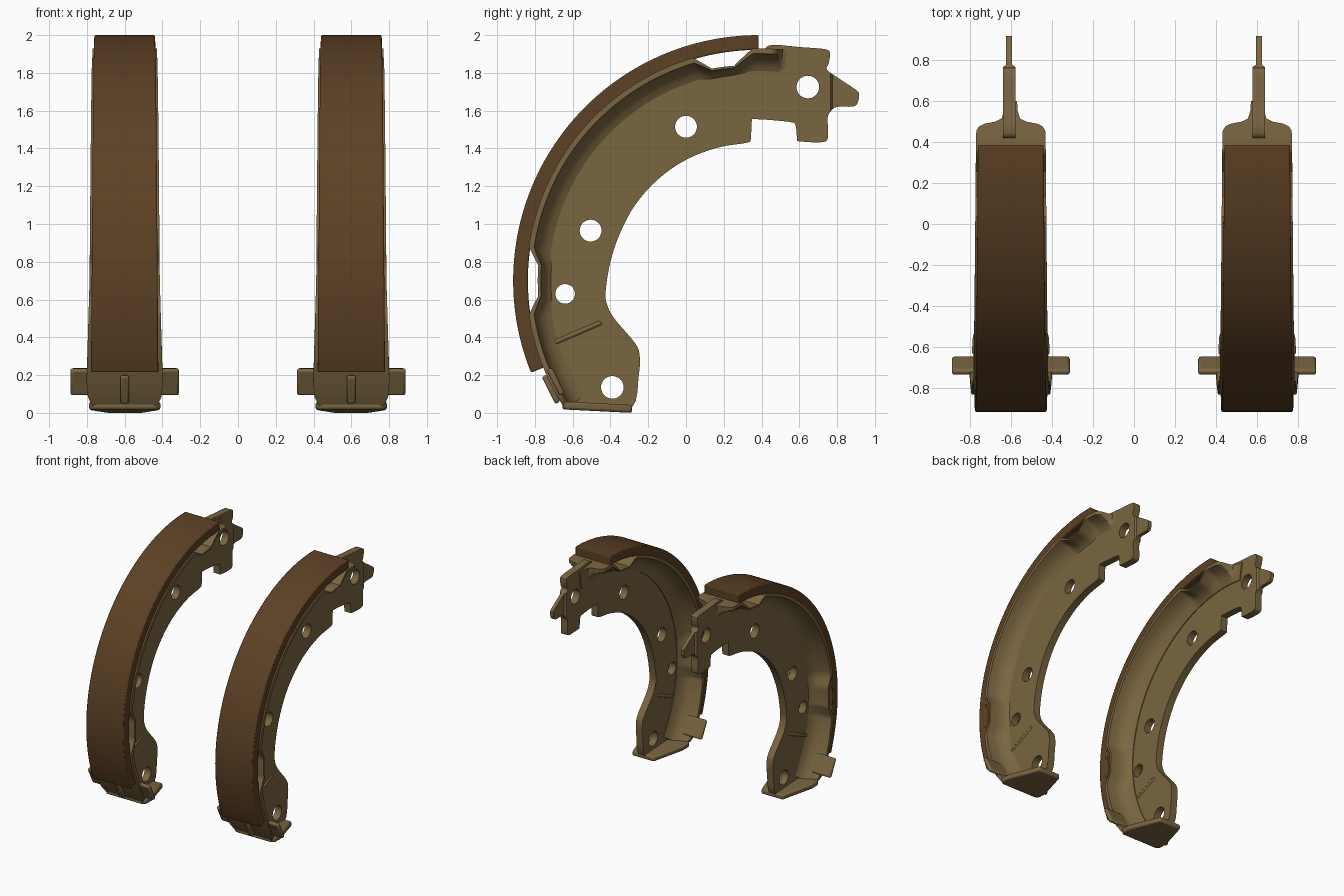
import bpy, bmesh, math
from mathutils import Matrix

if "Cube" in bpy.data.objects:
    bpy.data.objects.remove(bpy.data.objects["Cube"])

def material(name, rgb):
    m = bpy.data.materials.new(name)
    m.diffuse_color = (*rgb, 1)
    m.use_nodes = True
    m.node_tree.nodes["Principled BSDF"].inputs["Base Color"].default_value = m.diffuse_color
    return m

STEEL = material("olive_steel", (0.195, 0.132, 0.052))
LINING = material("brown_lining", (0.108, 0.052, 0.018))
CY, CZ = 0.385, 0.70          # centre of the shoe arc in the YZ plane

def interp(table, t):
    if t <= table[0][0]:
        return table[0][1]
    for (a, va), (b, vb) in zip(table, table[1:]):
        if t <= b:
            return va + (vb - va) * (t - a) / (b - a)
    return table[-1][1]

def finish(ob, mat, bevel=0.0, angle=35):
    ob.data.materials.clear()
    ob.data.materials.append(mat)
    if bevel:
        b = ob.modifiers.new("bevel", 'BEVEL')
        b.width, b.segments, b.limit_method = bevel, 2, 'ANGLE'
    bpy.ops.object.select_all(action='DESELECT')
    ob.select_set(True)
    bpy.context.view_layer.objects.active = ob
    bpy.ops.object.shade_smooth_by_angle(angle=math.radians(angle))

def from_bmesh(name, bm):
    bmesh.ops.recalc_face_normals(bm, faces=bm.faces)
    me = bpy.data.meshes.new(name)
    bm.to_mesh(me)
    bm.free()
    ob = bpy.data.objects.new(name, me)
    bpy.context.collection.objects.link(ob)
    return ob

def sweep(name, x0, thetas, section):
    """Sweep section(theta) -> [(x, radius)] round the shoe centre."""
    bm, rings = bmesh.new(), []
    for t in thetas:
        c, s = math.cos(math.radians(t)), math.sin(math.radians(t))
        rings.append([bm.verts.new((x0 + x, CY + r * c, CZ + r * s)) for x, r in section(t)])
    n = len(rings[0])
    for a, b in zip(rings, rings[1:]):
        for i in range(n):
            bm.faces.new((a[i], a[(i + 1) % n], b[(i + 1) % n], b[i]))
    bm.faces.new(rings[0])
    bm.faces.new(rings[-1])
    return from_bmesh(name, bm)

def box(name, size, loc, rx=0.0):
    bm = bmesh.new()
    bmesh.ops.create_cube(bm, size=1, matrix=Matrix.Translation(loc)
                          @ Matrix.Rotation(rx, 4, 'X') @ Matrix.Diagonal((*size, 1)))
    return from_bmesh(name, bm)

# Rim: width and pressed-in dips along the arc
WIDTH = [(80, .031), (82, .032), (84, .045), (84.7, .075), (85.2, .13), (85.8, .155),
         (86.8, .168), (90, .17), (180, .186), (206, .202), (210, .195), (212, .178), (213.5, .155)]
DIP = [(91.5, 0), (96.5, .085), (102.5, .08), (106.5, 0), (171.5, 0), (176, .06), (184, .06), (188.5, 0)]
FILLET = [(1, 0), (1, .028), (.13, .038), (.08, .058), (.048, .095), (.028, .145)]

def rim_section(t):
    w, d = interp(WIDTH, t), interp(DIP, t)
    half = [(min(x, w), 1.23 - z - d * (1 - z / .145)) for x, z in FILLET]
    return half + [(-x, r) for x, r in reversed(half)]

def lining_section(t):
    w = .16 + .018 * (t - 90) / 112
    return [(w, 1.222), (w, 1.3), (-w, 1.3), (-w, 1.222)]

# Web outline (y, z): toe end, notches, inner curve, heel
OUTLINE = [(.40, 1.85), (.42, 1.93), (.47, 1.948), (.60, 1.937), (.74, 1.925), (.762, 1.90), (.755, 1.85),
           (.745, 1.82), (.78, 1.79), (.90, 1.71), (.915, 1.685), (.91, 1.645), (.885, 1.622),
           (.80, 1.62), (.765, 1.595), (.75, 1.56), (.752, 1.47), (.73, 1.434), (.60, 1.438),
           (.588, 1.455), (.58, 1.52), (.55, 1.54), (.37, 1.555), (.348, 1.54), (.343, 1.45),
           (.32, 1.43), (.17, 1.405), (0, 1.34), (-.15, 1.235), (-.27, 1.10), (-.35, .95),
           (-.40, .80), (-.425, .65), (-.42, .58), (-.38, .50), (-.27, .37), (-.245, .30),
           (-.25, .20), (-.285, .03), (-.45, .03), (-.60, .04)]
HOLES = [(.645, 1.725, .06), (0, 1.515, .058), (-.505, .965, .058), (-.64, .63, .052), (-.39, .135, .06)]

def smooth_loop(p, sub=4):
    out, n = [], len(p)
    for i in range(n):
        a, b, c, d = (p[(i + k) % n] for k in (-1, 0, 1, 2))
        for j in range(sub):
            t = j / sub
            out.append(tuple(.5 * (2 * b[k] + (c[k] - a[k]) * t
                       + (2 * a[k] - 5 * b[k] + 4 * c[k] - d[k]) * t * t
                       + (3 * b[k] - a[k] - 3 * c[k] + d[k]) * t ** 3) for k in (0, 1)))
    return out

def web(name, x0):
    cu = bpy.data.curves.new(name, 'CURVE')
    cu.dimensions, cu.fill_mode = '2D', 'BOTH'
    cu.extrude = .03
    arc = [(CY + 1.11 * math.cos(math.radians(t)), CZ + 1.11 * math.sin(math.radians(t)))
           for t in range(208, 92, -5)]
    loops = [smooth_loop(OUTLINE + arc)]
    for y, z, r in HOLES:
        loops.append([(y + r * math.cos(k * math.tau / 28), z + r * math.sin(k * math.tau / 28))
                      for k in range(28)])
    for pts in loops:
        sp = cu.splines.new('POLY')
        sp.points.add(len(pts) - 1)
        for q, (y, z) in zip(sp.points, pts):
            q.co = (y, z, 0, 1)
        sp.use_cyclic_u = True
    tmp = bpy.data.objects.new(name + "_curve", cu)
    me = bpy.data.meshes.new_from_object(tmp)
    bpy.data.objects.remove(tmp)
    bm = bmesh.new()
    bm.from_mesh(me)
    bmesh.ops.remove_doubles(bm, verts=bm.verts, dist=1e-5)
    # thin the end tongue
    for cut in (.765, .775):
        bmesh.ops.bisect_plane(bm, geom=bm.verts[:] + bm.edges[:] + bm.faces[:],
                               plane_co=(cut, 0, 0), plane_no=(1, 0, 0))
    for v in bm.verts:
        y, z, x = v.co
        v.co = (x0 + x * (.5 if y > .77 else 1), y, z)
    return from_bmesh(name, bm)

def foot(name, x0):
    plan = [(.165, -.655), (.19, -.63), (.185, -.55), (.10, -.285)]
    plan += [(-x, y) for x, y in reversed(plan)]
    bm = bmesh.new()
    rows = [[bm.verts.new((x0 + x, y, h - .05 * (y + .285))) for x, y in plan] for h in (0, .042)]
    bm.faces.new(rows[0])
    bm.faces.new(rows[1])
    n = len(plan)
    for i in range(n):
        j = (i + 1) % n
        bm.faces.new((rows[0][i], rows[0][j], rows[1][j], rows[1][i]))
    return from_bmesh(name, bm)

rim_angles = sorted({80 + 1.5 * k for k in range(90)} | {t for t, _ in WIDTH + DIP})
slant = math.atan2(.16, -.08)
for side, s in (("left", -1), ("right", 1)):
    x = .6 * s
    finish(sweep(side + "_friction_lining", x, [90 + 112 * k / 72 for k in range(73)], lining_section),
           LINING, .007)
    finish(sweep(side + "_rim", x, rim_angles, rim_section), STEEL, 0, 40)
    finish(web(side + "_web", .608 * s), STEEL)
    finish(foot(side + "_foot_plate", x), STEEL, .012)
    # wing tabs and centre rib at the heel
    finish(box(side + "_heel_tabs", (.575, .155, .032), (x, -.69, .165), slant), STEEL, .013)
    finish(box(side + "_heel_rib", (.045, .16, .03), (x, -.715, .125), slant), STEEL, .01)
    # pressed crease across the web
    finish(box(side + "_web_crease", (.075, .30, .028), (.608 * s, -.585, .42),
               math.atan2(.12, .28)), STEEL, .012)
